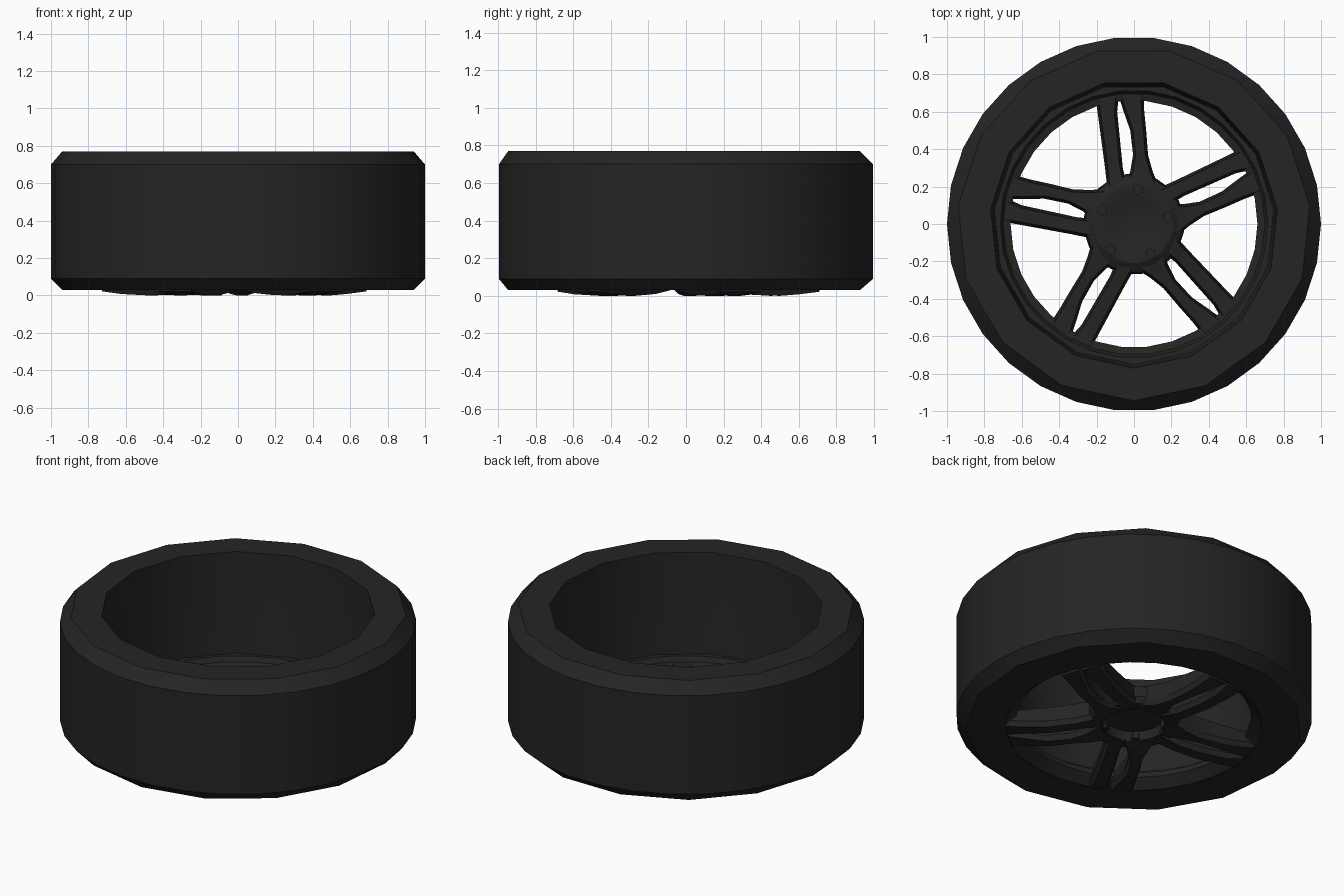
import bpy, bmesh, math
from mathutils import Matrix

old = bpy.data.objects.get("Cube")
if old:
    bpy.data.objects.remove(old, do_unlink=True)

mat = bpy.data.materials.new("black rubber and alloy")
mat.use_nodes = True
colour = (0.018, 0.018, 0.018, 1)
mat.diffuse_color = colour
mat.node_tree.nodes["Principled BSDF"].inputs["Base Color"].default_value = colour


def finish(bm, name, angle=30):
    bmesh.ops.remove_doubles(bm, verts=bm.verts, dist=0.0005)
    bmesh.ops.recalc_face_normals(bm, faces=bm.faces)
    mesh = bpy.data.meshes.new(name)
    bm.to_mesh(mesh)
    bm.free()
    obj = bpy.data.objects.new(name, mesh)
    bpy.context.collection.objects.link(obj)
    mesh.materials.append(mat)
    bpy.ops.object.select_all(action="DESELECT")
    obj.select_set(True)
    bpy.context.view_layer.objects.active = obj
    bpy.ops.object.shade_smooth_by_angle(angle=math.radians(angle))
    return obj


def revolve(name, profile, sides=30, closed=True):
    """Profile of (radius, height, coarse); coarse rings have half the sides."""
    bm = bmesh.new()
    rings = []
    step = 360 / sides
    for r, z, coarse in profile:
        ring = []
        for i in range(sides):
            a = math.radians(-90 + 2 * step * (i // 2) if coarse else -90 + step * (i - 0.5))
            ring.append(bm.verts.new((r * math.cos(a), r * math.sin(a), z)))
        rings.append(ring)
    for k in range(len(rings) if closed else len(rings) - 1):
        a, b = rings[k], rings[(k + 1) % len(rings)]
        for i in range(sides):
            j = (i + 1) % sides
            bm.faces.new((a[i], a[j], b[j], b[i]))
    bmesh.ops.dissolve_degenerate(bm, edges=bm.edges, dist=0.0005)
    return finish(bm, name)


def spoke(name, stations, turn):
    """Loft of (y, left, right, face height, back height) sections."""
    bm = bmesh.new()
    rings = []
    for y, x0, x1, z0, z1 in stations:
        lean = 0.015
        pts = ((x0 + lean, z0), (x1 - lean, z0), (x1, z0 + 0.03),
               (x1 - lean, z1), (x0 + lean, z1), (x0, z0 + 0.03))
        rings.append([bm.verts.new((x, y, z)) for x, z in pts])
    for a, b in zip(rings, rings[1:]):
        for i in range(6):
            j = (i + 1) % 6
            bm.faces.new((a[i], a[j], b[j], b[i]))
    bm.faces.new(rings[0])
    bm.faces.new(rings[-1][::-1])
    bm.transform(Matrix.Rotation(turn, 4, "Z"))
    finish(bm, name)


# Tyre with its chamfered shoulders and tapering inner wall
revolve("tyre", [(1, 0.09, False), (1, 0.70, False), (0.945, 0.77, True),
                 (0.77, 0.77, True), (0.75, 0.15, True),
                 (0.74, 0.03, True), (0.945, 0.03, True)])

# Stepped rim lip
revolve("rim", [(0.77, 0.15, False), (0.715, 0.15, False), (0.70, 0.12, False),
                (0.66, 0.11, False), (0.66, 0.08, False), (0.72, 0.03, False),
                (0.77, 0.035, False)])

# Hub disc with a recessed face and a shallow rear dish
revolve("hub", [(0, 0.09, False), (0.165, 0.09, False), (0.18, 0.04, False),
                (0.25, 0.035, False), (0.27, 0.07, False), (0.26, 0.14, False),
                (0.21, 0.17, False), (0.15, 0.17, False), (0.12, 0.155, False),
                (0, 0.155, False)], 20, False)

# Five twin spokes and five wheel bolts
straight = [(0.70, -0.21, -0.08, 0.022, 0.12), (0.60, -0.195, -0.09, 0.008, 0.12),
            (0.45, -0.175, -0.075, 0, 0.125), (0.30, -0.155, -0.06, 0.01, 0.14),
            (0.17, -0.14, -0.03, 0.035, 0.16)]
flared = [(0.71, -0.09, 0.05, 0.022, 0.12), (0.60, -0.055, 0.055, 0.008, 0.12),
          (0.50, -0.02, 0.065, 0, 0.125), (0.37, -0.005, 0.075, 0.004, 0.135),
          (0.28, -0.02, 0.10, 0.012, 0.145), (0.18, -0.06, 0.14, 0.035, 0.16)]
for k in range(5):
    turn = math.radians(72 * k)
    spoke(f"straight_spoke_{k + 1}", straight, turn)
    spoke(f"flared_spoke_{k + 1}", flared, turn)
    bm = bmesh.new()
    bmesh.ops.create_cone(bm, cap_ends=True, segments=6, radius1=0.03, radius2=0.03, depth=0.14)
    a = turn + math.radians(12)
    bm.transform(Matrix.Translation((0.185 * math.cos(a), 0.185 * math.sin(a), 0.115)))
    finish(bm, f"wheel_bolt_{k + 1}")
